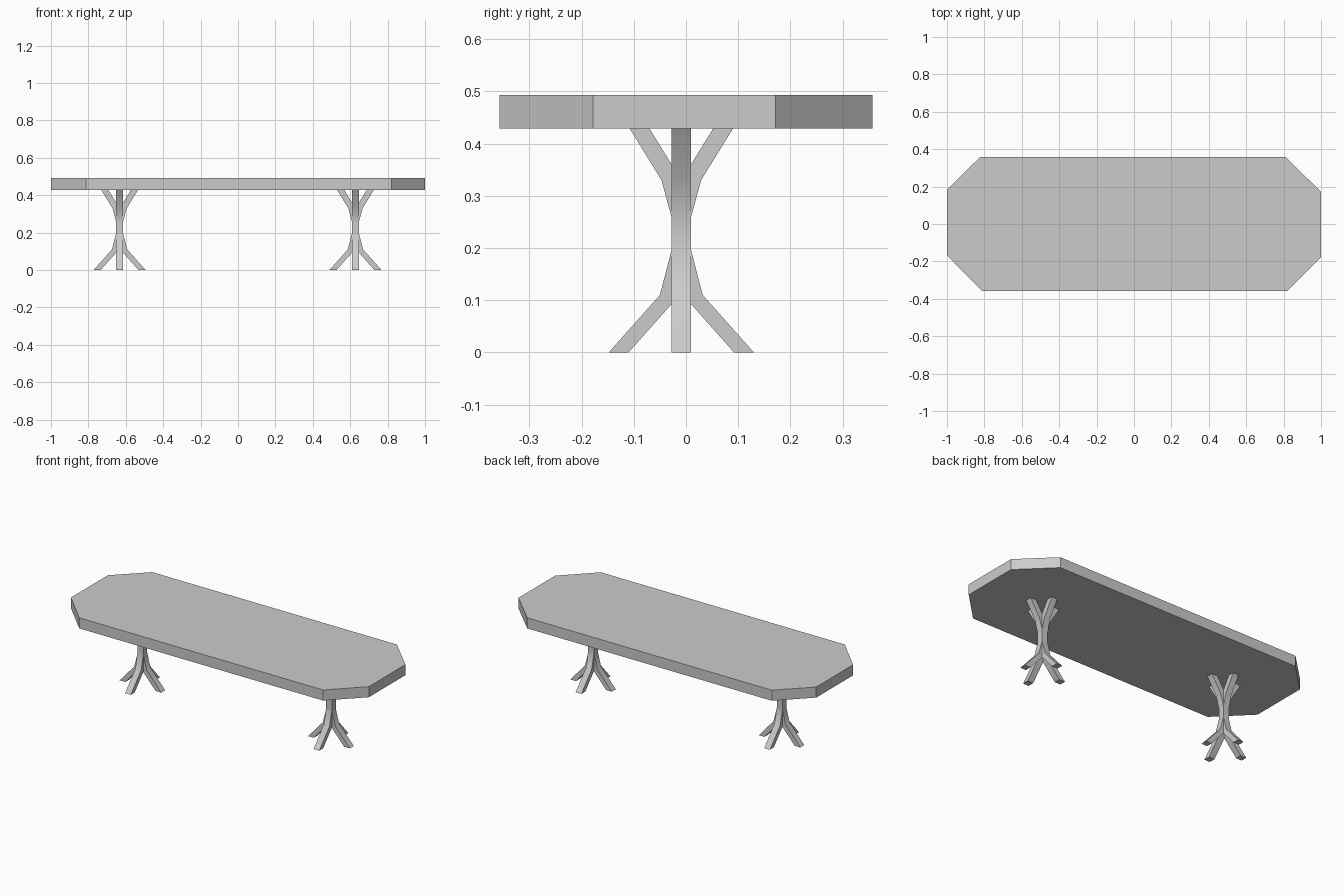
import bpy, bmesh
from mathutils import Vector

if "Cube" in bpy.data.objects:
    bpy.data.objects.remove(bpy.data.objects["Cube"])


def add_prism(bm, points, depth):
    """Face through the 3D points, extruded along the depth vector."""
    face = bm.faces.new([bm.verts.new(p) for p in points])
    ext = bmesh.ops.extrude_face_region(bm, geom=[face], use_keep_orig=True)
    verts = [g for g in ext["geom"] if isinstance(g, bmesh.types.BMVert)]
    bmesh.ops.translate(bm, verts=verts, vec=Vector(depth))


def finish(bm, name, location):
    bmesh.ops.recalc_face_normals(bm, faces=bm.faces[:])
    mesh = bpy.data.meshes.new(name)
    bm.to_mesh(mesh)
    bm.free()
    obj = bpy.data.objects.new(name, mesh)
    obj.location = location
    bpy.context.collection.objects.link(obj)
    return obj


# Tabletop: slab with four clipped corners
BASE, TOP = 0.429, 0.493
outline = [(1, -0.178), (1, 0.172), (0.812, 0.357), (-0.824, 0.357),
           (-1, 0.184), (-1, -0.168), (-0.812, -0.357), (0.82, -0.357)]
bm = bmesh.new()
add_prism(bm, [(x, y, 0) for x, y in outline], (0, 0, TOP - BASE))
finish(bm, "tabletop", (0, 0, BASE))

# Legs: two crossed branching profiles, each splayed at the foot and the top
HALF = 0.019
side = [(0.003, 0.11), (0.101, 0), (0.139, 0), (0.041, 0.11),
        (HALF, 0.195), (HALF, 0.26), (0.038, 0.33),
        (0.099, BASE), (0.061, BASE)]
profile = [(0, 0.121)] + side + [(0, 0.33)] + [(-d, z) for d, z in reversed(side)]

for name, x in (("left_leg", -0.633), ("right_leg", 0.628)):
    bm = bmesh.new()
    add_prism(bm, [(d, -HALF, z) for d, z in profile], (0, 2 * HALF, 0))
    add_prism(bm, [(-HALF, d, z) for d, z in profile], (2 * HALF, 0, 0))
    leg = finish(bm, name, (x, -0.009, 0))
    # Soften the gentle bends, keep the square edges sharp
    bpy.ops.object.select_all(action='DESELECT')
    leg.select_set(True)
    bpy.context.view_layer.objects.active = leg
    bpy.ops.object.shade_smooth_by_angle(angle=0.52)
